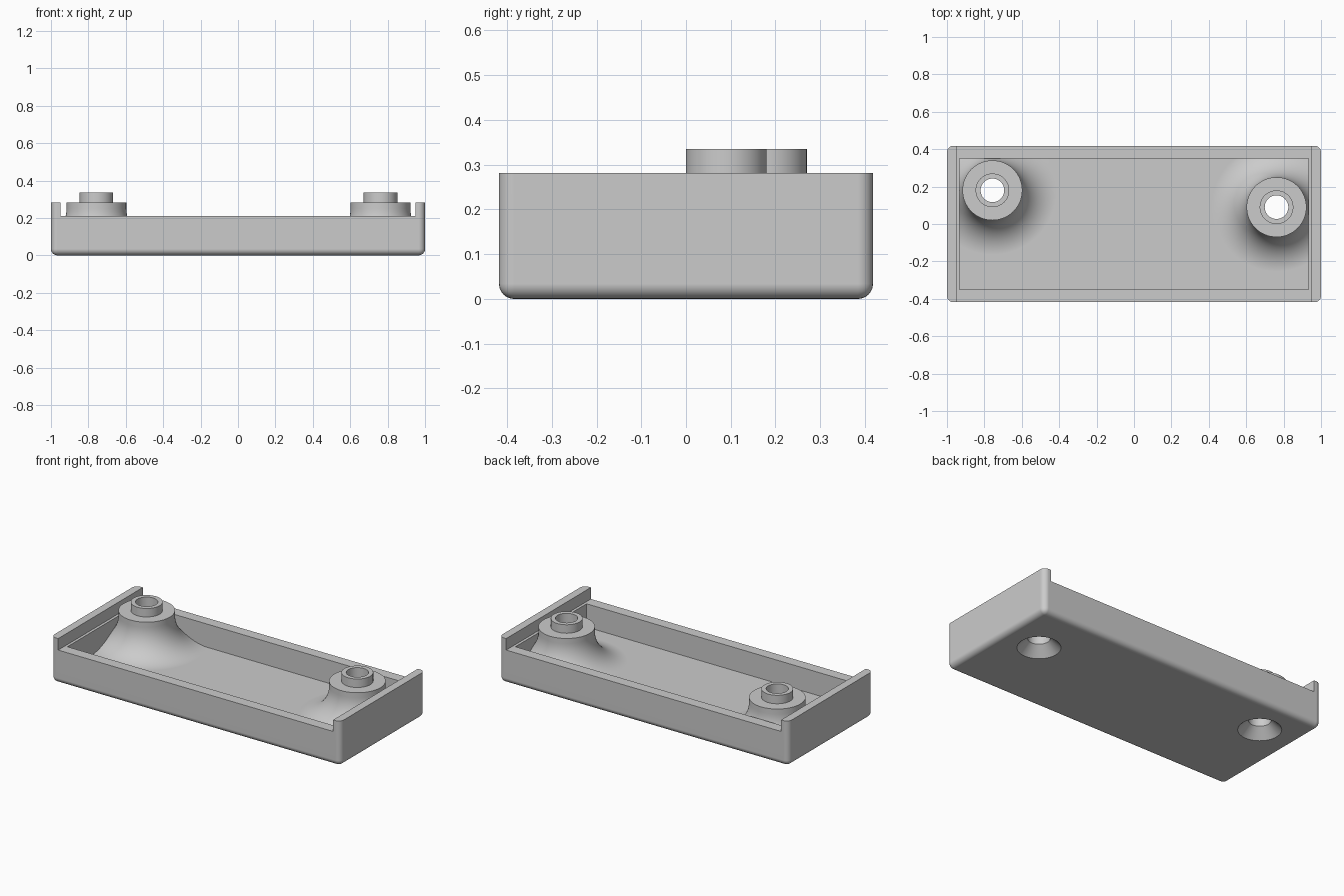
import bpy
import bmesh
import math

if "Cube" in bpy.data.objects:
    bpy.data.objects.remove(bpy.data.objects["Cube"])

GREY = bpy.data.materials.new("light grey plastic")
GREY.use_nodes = True
GREY.diffuse_color = (0.6, 0.6, 0.6, 1)
GREY.node_tree.nodes["Principled BSDF"].inputs["Base Color"].default_value = GREY.diffuse_color

FLOOR, RIM, LIP, PIN = 0.065, 0.21, 0.282, 0.335   # key heights
HALF_X, HALF_Y, WALL = 1.0, 0.418, 0.067
BOSSES = {"right": (-0.757, 0.18), "left": (0.762, 0.09)}


def add_object(name, bm):
    bmesh.ops.recalc_face_normals(bm, faces=bm.faces)
    mesh = bpy.data.meshes.new(name)
    bm.to_mesh(mesh)
    bm.free()
    mesh.materials.append(GREY)
    obj = bpy.data.objects.new(name, mesh)
    bpy.context.collection.objects.link(obj)
    return obj


def box(name, half_x, half_y, low, high, round_edges=0):
    bm = bmesh.new()
    bmesh.ops.create_cube(bm, size=1)
    for v in bm.verts:
        v.co = (v.co.x * 2 * half_x, v.co.y * 2 * half_y, high if v.co.z > 0 else low)
    if round_edges:
        # Round everything except the top rim
        edges = [e for e in bm.edges if min(v.co.z for v in e.verts) < high - 0.01]
        bmesh.ops.bevel(bm, geom=edges, offset=round_edges, segments=6,
                        profile=0.5, affect='EDGES')
    return add_object(name, bm)


def lathe(name, profile, centre, steps=64):
    """Closed solid from (radius, height) points, running from axis to axis."""
    bm = bmesh.new()
    verts = [bm.verts.new((r, 0, z)) for r, z in profile]
    edges = [bm.edges.new(pair) for pair in zip(verts, verts[1:])]
    bmesh.ops.spin(bm, geom=verts + edges, cent=(0, 0, 0), axis=(0, 0, 1),
                   angle=math.tau, steps=steps)
    bmesh.ops.remove_doubles(bm, verts=bm.verts, dist=0.0001)
    bmesh.ops.translate(bm, verts=bm.verts, vec=(*centre, 0))
    return add_object(name, bm)


def combine(target, tool, operation):
    mod = target.modifiers.new("combine", 'BOOLEAN')
    mod.operation = operation
    mod.solver = 'EXACT'
    mod.object = tool
    bpy.context.view_layer.objects.active = target
    bpy.ops.object.modifier_apply(modifier=mod.name)
    bpy.data.objects.remove(tool)


# Tray with raised end lips
tray = box("tray", HALF_X, HALF_Y, 0, LIP, round_edges=0.034)
combine(tray, box("lip_cutter", 0.95, 1, RIM, 1), 'DIFFERENCE')
combine(tray, box("cavity_cutter", HALF_X - WALL, HALF_Y - WALL, FLOOR, 1), 'DIFFERENCE')

# Screw bosses: pin, shoulder and wide fillet running into the floor
BOSS_R, PIN_R, FILLET = 0.16, 0.09, 0.185
flare = []
for i in range(17):
    a = math.pi / 2 * i / 16
    flare.append((BOSS_R + FILLET * (1 - math.cos(a)), FLOOR + FILLET * (1 - math.sin(a))))
boss_profile = [(0, PIN), (PIN_R, PIN), (PIN_R, LIP), (BOSS_R, LIP)] + flare
boss_profile += [(BOSS_R + FILLET, 0.03), (0, 0.03)]

# Countersunk through hole
HOLE_R, SINK_R = 0.063, 0.122
hole_profile = [(0, -0.02), (SINK_R + 0.02, -0.02), (HOLE_R, SINK_R - HOLE_R),
                (HOLE_R, 0.5), (0, 0.5)]

for side, centre in BOSSES.items():
    boss = lathe(side + "_boss", boss_profile, centre)
    combine(boss, box("boss_trim", 0.96, 0.38, 0, 1), 'INTERSECT')
    combine(tray, boss, 'UNION')
for side, centre in BOSSES.items():
    combine(tray, lathe(side + "_hole_cutter", hole_profile, centre), 'DIFFERENCE')

# Smooth curved surfaces, keep the crisp edges and flat faces
bpy.ops.object.select_all(action='DESELECT')
tray.select_set(True)
bpy.context.view_layer.objects.active = tray
bpy.ops.object.shade_smooth_by_angle(angle=math.radians(30))
weighted = tray.modifiers.new("flat_face_normals", 'WEIGHTED_NORMAL')
weighted.keep_sharp = True
